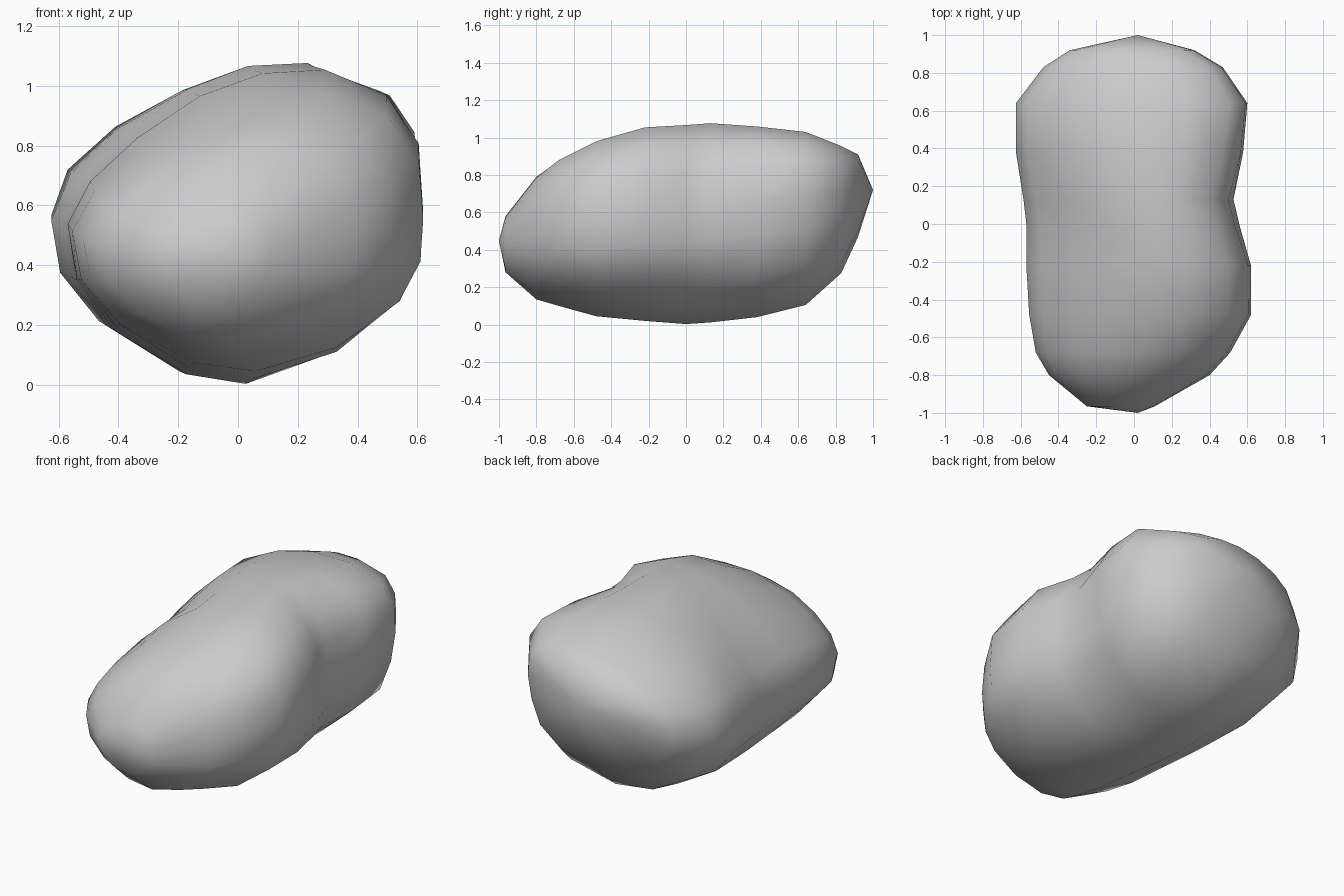
import bpy, bmesh
from math import cos, sin, pi, exp

if "Cube" in bpy.data.objects:
    bpy.data.objects.remove(bpy.data.objects["Cube"])

# Lopsided cross-sections, counterclockwise from the right side
FRONT = [(1, .1), (.98, .53), (.8, .84), (.45, 1), (.1, .97), (-.25, .82),
         (-.6, .55), (-.87, .27), (-1, 0), (-.95, -.35), (-.73, -.66),
         (-.3, -.94), (.05, -1), (.52, -.82), (.88, -.48), (.99, -.2)]
REAR = [(1, .28), (.985, .6), (.85, .865), (.5, 1), (.1, 1), (-.28, .88),
        (-.65, .64), (-.91, .33), (-1, 0), (-.95, -.34), (-.74, -.66),
        (-.35, -.93), (.05, -1), (.54, -.85), (.83, -.53), (.95, -.12)]
N = len(FRONT)

# Rings from front to back:
# y, x min, x max, z min, z max, lopsidedness, share of the rear section
RINGS = [
    (-.965, -.25, .11, .28, .58, .3, 0),
    (-.80, -.45, .40, .135, .79, .6, 0),
    (-.68, -.52, .51, .10, .88, .8, 0),
    (-.48, -.555, .62, .045, .98, .9, 0),
    (-.22, -.57, .62, .02, 1.055, .95, 0),
    (.00, -.57, .565, .003, 1.07, 1, 0),
    (.13, -.585, .54, .012, 1.08, 1, .2),
    (.38, -.625, .58, .04, 1.06, 1, .6),
    (.64, -.625, .60, .105, 1.03, 1, 1),
    (.83, -.48, .47, .275, .955, 1, 1),
    (.92, -.34, .32, .47, .91, .9, 1),
]


def fit(values, lo, hi):
    a, b = min(values), max(values)
    return [lo + (v - a) / (b - a) * (hi - lo) for v in values]


def dent(x, y, z):
    # Shallow groove across the upper right shoulder
    g = exp(-((y - .1) / .2) ** 2 - ((x - .5) / .22) ** 2 - ((z - .86) / .28) ** 2)
    return x - .03 * g, y, z - .025 * g


def section(i, axis, w, r):
    # Blend of a circle, the front section and the rear section
    a = 2 * pi * i / N
    lop = FRONT[i][axis] * (1 - r) + REAR[i][axis] * r
    return (cos(a), sin(a))[axis] * (1 - w) + lop * w


bm = bmesh.new()
loops = []
for y, x0, x1, z0, z1, w, r in RINGS:
    xs = fit([section(i, 0, w, r) for i in range(N)], x0, x1)
    zs = fit([section(i, 1, w, r) for i in range(N)], z0, z1)
    loops.append([bm.verts.new(dent(x, y, z)) for x, z in zip(xs, zs)])

# Skin between rings, then close both rounded ends
for a, b in zip(loops, loops[1:]):
    for i in range(N):
        j = (i + 1) % N
        bm.faces.new((a[i], a[j], b[j], b[i]))
for ring, tip in ((loops[0], (.02, -1, .45)), (loops[-1], (.02, 1, .72))):
    t = bm.verts.new(tip)
    for i in range(N):
        bm.faces.new((ring[i], ring[(i + 1) % N], t))
bmesh.ops.recalc_face_normals(bm, faces=bm.faces)
for f in bm.faces:
    f.smooth = True

mesh = bpy.data.meshes.new("boulder")
bm.to_mesh(mesh)
bm.free()
boulder = bpy.data.objects.new("boulder", mesh)
bpy.context.collection.objects.link(boulder)
